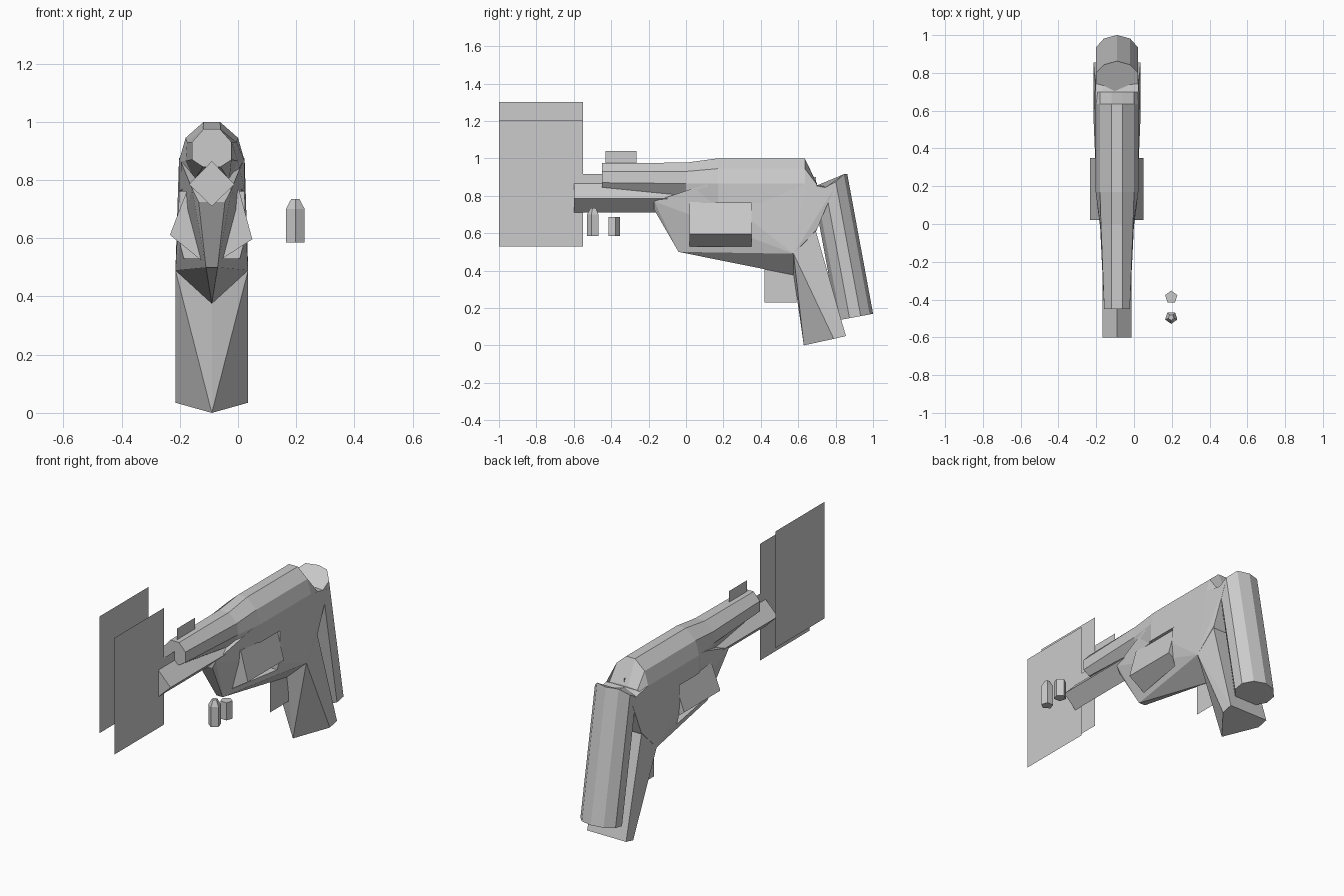
import bpy, bmesh
from math import sin, cos, pi, radians
from mathutils import Vector

if "Cube" in bpy.data.objects:
    bpy.data.objects.remove(bpy.data.objects["Cube"])

CX = -0.09  # centre plane of the gun


def finish(bm, name):
    bmesh.ops.recalc_face_normals(bm, faces=bm.faces)
    me = bpy.data.meshes.new(name)
    bm.to_mesh(me)
    bm.free()
    ob = bpy.data.objects.new(name, me)
    bpy.context.collection.objects.link(ob)
    return ob


def loft(name, rings):
    """Skin closed rings of points and cap both ends."""
    bm = bmesh.new()
    vs = [[bm.verts.new(p) for p in r] for r in rings]
    n = len(vs[0])
    for a, b in zip(vs, vs[1:]):
        for i in range(n):
            j = (i + 1) % n
            bm.faces.new((a[i], a[j], b[j], b[i]))
    bm.faces.new(vs[0])
    bm.faces.new(vs[-1])
    return finish(bm, name)


def hull(name, pts):
    """Convex block from half-side points mirrored about the gun's centre."""
    bm = bmesh.new()
    for x, y, z in pts:
        for s in ((1, -1) if x else (1,)):
            bm.verts.new((CX + s * x, y, z))
    r = bmesh.ops.convex_hull(bm, input=bm.verts)
    junk = [v for v in bm.verts if not v.link_faces]
    bmesh.ops.delete(bm, geom=junk, context='VERTS')
    bmesh.ops.dissolve_limit(bm, angle_limit=0.02, verts=bm.verts, edges=bm.edges)
    return finish(bm, name)


def card(name, y0, y1, z0, z1, x=CX):
    """Flat upright rectangle facing sideways."""
    bm = bmesh.new()
    bm.faces.new([bm.verts.new((x, y, z)) for y, z in
                  ((y0, z0), (y1, z0), (y1, z1), (y0, z1))])
    return finish(bm, name)


def ring_y(y, half):
    pts = half + [(-w, z) for w, z in reversed(half)]
    return [(CX + w, y, z) for w, z in pts]


# Octagonal barrel flaring into the receiver
barrel = [(.028, .975), (.068, .93), (.068, .87), (.03, .845)]
frame = [(.028, 1.0), (.09, .945), (.113, .865), (.113, .76)]
loft("barrel_and_receiver", [
    ring_y(-.45, barrel),
    ring_y(0, [(.03, .977), (.085, .93), (.09, .865), (.06, .80)]),
    ring_y(.17, frame), ring_y(.635, frame),
    ring_y(.70, [(.028, .865), (.09, .86), (.113, .85), (.113, .75)])])

# Diamond-section rod housing below the barrel
diamond = [(0, .865), (.078, .785), (0, .71), (-.078, .785)]
loft("under_barrel", [[(CX + x, y, z) for x, z in diamond] for y in (-.6, .05)])

# Main body with wedge nose and V keel
body = hull("body", [
    (.068, -.17, .77), (.045, -.17, .725), (.02, -.04, .5), (0, .58, .375),
    (.125, .575, .49), (.113, .70, .62), (.113, .79, .835), (.04, .79, .845),
    (.105, .1, .86), (.113, .64, .865)])

# Window cut for the cylinder
bpy.ops.mesh.primitive_cube_add(size=1, location=(CX, .185, .645))
cutter = bpy.context.object
cutter.name = "window_cutter"
cutter.scale = (.6, .33, .23)
cutter.hide_render = True
mod = body.modifiers.new("window", 'BOOLEAN')
mod.operation = 'DIFFERENCE'
mod.solver = 'EXACT'
mod.object = cutter
bpy.context.view_layer.objects.active = body
bpy.ops.object.modifier_apply(modifier="window")
bpy.data.objects.remove(cutter)

# Five-sided revolving cylinder
ang = [radians(-21 + 72 * i) for i in range(5)]
loft("cylinder", [[(CX + .149 * cos(a), y, .65 + .149 * sin(a)) for a in ang]
                  for y in (.02, .35)])

# Front of the grip: wedge column
hull("grip_front", [
    (0, .63, 0), (.125, .79, .035), (.125, .855, .05),
    (0, .575, .38), (.125, .575, .49), (.11, .68, .66)])

# Rounded ten-sided backstrap with a dipped top
axis = Vector((0, -.135, .73)).normalized()
side = Vector((0, axis.z, -axis.y))
base = Vector((CX, .904, .151))
bottom, top = [], []
for i in range(10):
    a = 2 * pi * (i + .5) / 10
    p = base + side * (.098 * sin(a + pi / 10 - pi / 10)) / sin(pi / 2 - 0.0) + Vector((.118 * cos(a), 0, 0))
    bottom.append(p)
    s = sin(a)
    lift = .915 if s > .7 else .875 if s > 0 else .845
    top.append(p + axis * ((lift - p.z) / axis.z))
loft("grip_back", [bottom, top])

# Flat sight, trigger, hammer and front tab
card("front_sight", -.43, -.265, .96, 1.04)
card("front_tab", -.57, -.42, .82, .917)
card("trigger", .42, .59, .23, .43)
card("hammer", .64, .695, .80, .90)

# Muzzle flash cards
card("flash_card_near", -1, -.55, .53, 1.205)
card("flash_card_far", -1, -.55, .627, 1.302, CX - .097)


# Loose five-sided cartridge and spent case
def pent(y, z, r, turn):
    return [(.197 + r * sin(2 * pi * i / 5), y + turn * r * cos(2 * pi * i / 5), z)
            for i in range(5)]


loft("cartridge", [pent(-.495, .585, .034, -1), pent(-.495, .70, .034, -1),
                   pent(-.495, .735, .015, -1)])
loft("spent_case", [pent(-.387, .585, .034, 1), pent(-.387, .687, .034, 1)])
